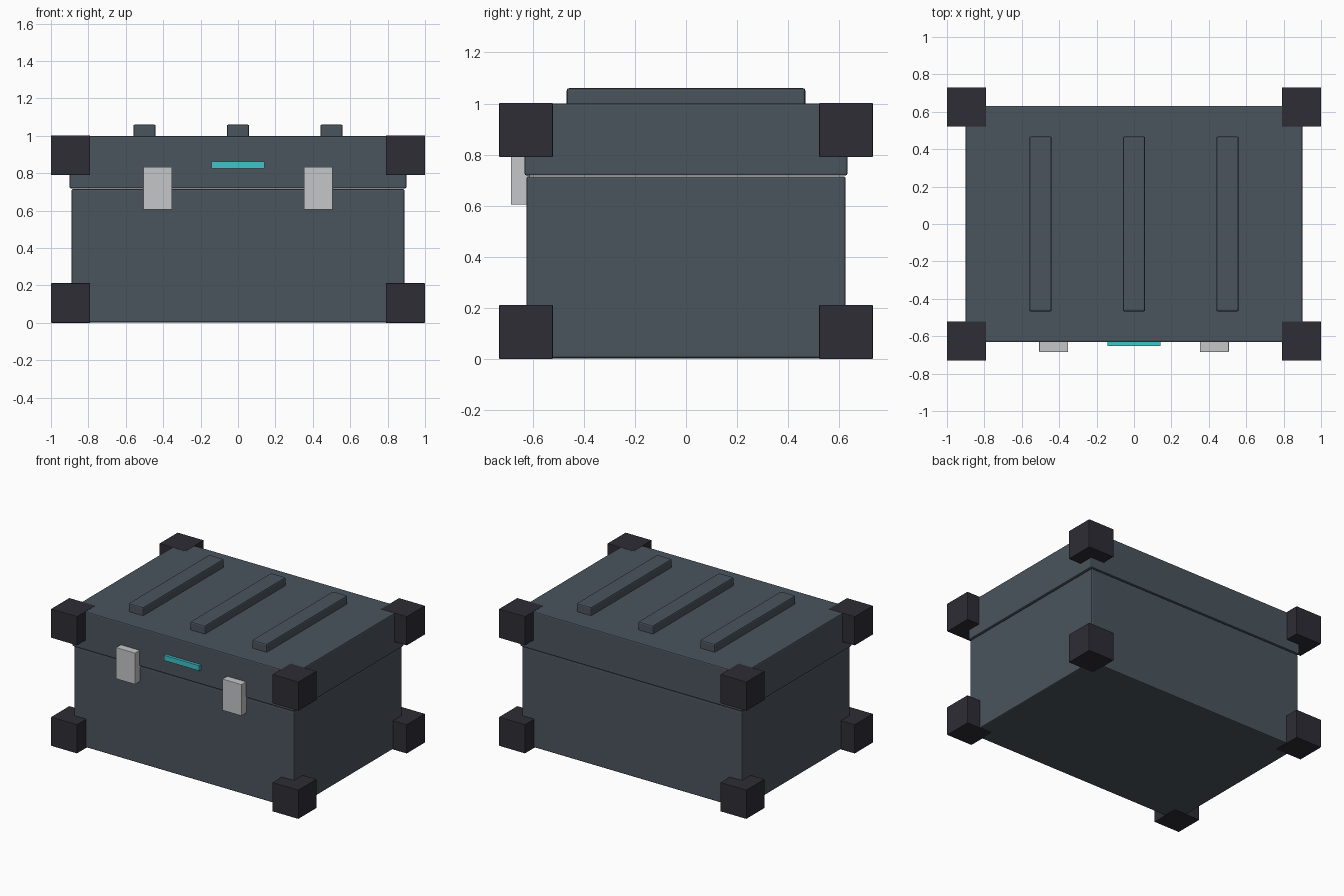
import bpy, bmesh

if "Cube" in bpy.data.objects:
    bpy.data.objects.remove(bpy.data.objects["Cube"])


def material(name, rgb):
    m = bpy.data.materials.new(name)
    m.diffuse_color = (*rgb, 1)
    m.use_nodes = True
    m.node_tree.nodes["Principled BSDF"].inputs["Base Color"].default_value = m.diffuse_color
    return m


slate = material("slate", (0.07, 0.09, 0.11))
charcoal = material("charcoal", (0.027, 0.026, 0.036))
steel = material("steel", (0.56, 0.565, 0.58))
cyan = material("cyan", (0.05, 0.55, 0.59))


def box(name, lo, hi, mat, bevel=0.0):
    """Box spanning two opposite corners, with optional bevelled edges."""
    bm = bmesh.new()
    bmesh.ops.create_cube(bm, size=1)
    for v in bm.verts:
        v.co = [(a + b) / 2 + c * (b - a) for a, b, c in zip(lo, hi, v.co)]
    if bevel:
        bmesh.ops.bevel(bm, geom=bm.edges[:], offset=bevel, segments=2,
                        profile=0.5, affect='EDGES')
    mesh = bpy.data.meshes.new(name)
    bm.to_mesh(mesh)
    bm.free()
    mesh.materials.append(mat)
    obj = bpy.data.objects.new(name, mesh)
    bpy.context.collection.objects.link(obj)
    return obj


# Case body and slightly wider lid
box("body", (-0.89, -0.625, 0.003), (0.89, 0.625, 0.715), slate, 0.008)
box("lid", (-0.9, -0.632, 0.718), (0.9, 0.632, 1.0), slate, 0.008)

# Raised ribs on the lid
for i, x in enumerate((-0.5, 0, 0.5)):
    box(f"lid_rib_{i + 1}", (x - 0.06, -0.467, 0.99),
        (x + 0.06, 0.467, 1.06), slate, 0.009)

# Protective corner blocks
for level, z in (("bottom", 0.0), ("top", 0.79)):
    for side, x in (("left", -0.895), ("right", 0.895)):
        for end, y in (("front", -0.626), ("back", 0.626)):
            box(f"{level}_{end}_{side}_corner",
                (x - 0.105, y - 0.105, z),
                (x + 0.105, y + 0.105, z + 0.212), charcoal, 0.003)

# Front latches
for side, x in (("left", -0.43), ("right", 0.43)):
    box(f"{side}_latch", (x - 0.077, -0.685, 0.604),
        (x + 0.077, -0.61, 0.834), steel, 0.003)

# Status light on the lid front
box("status_light", (-0.143, -0.652, 0.824), (0.143, -0.62, 0.862), cyan)
